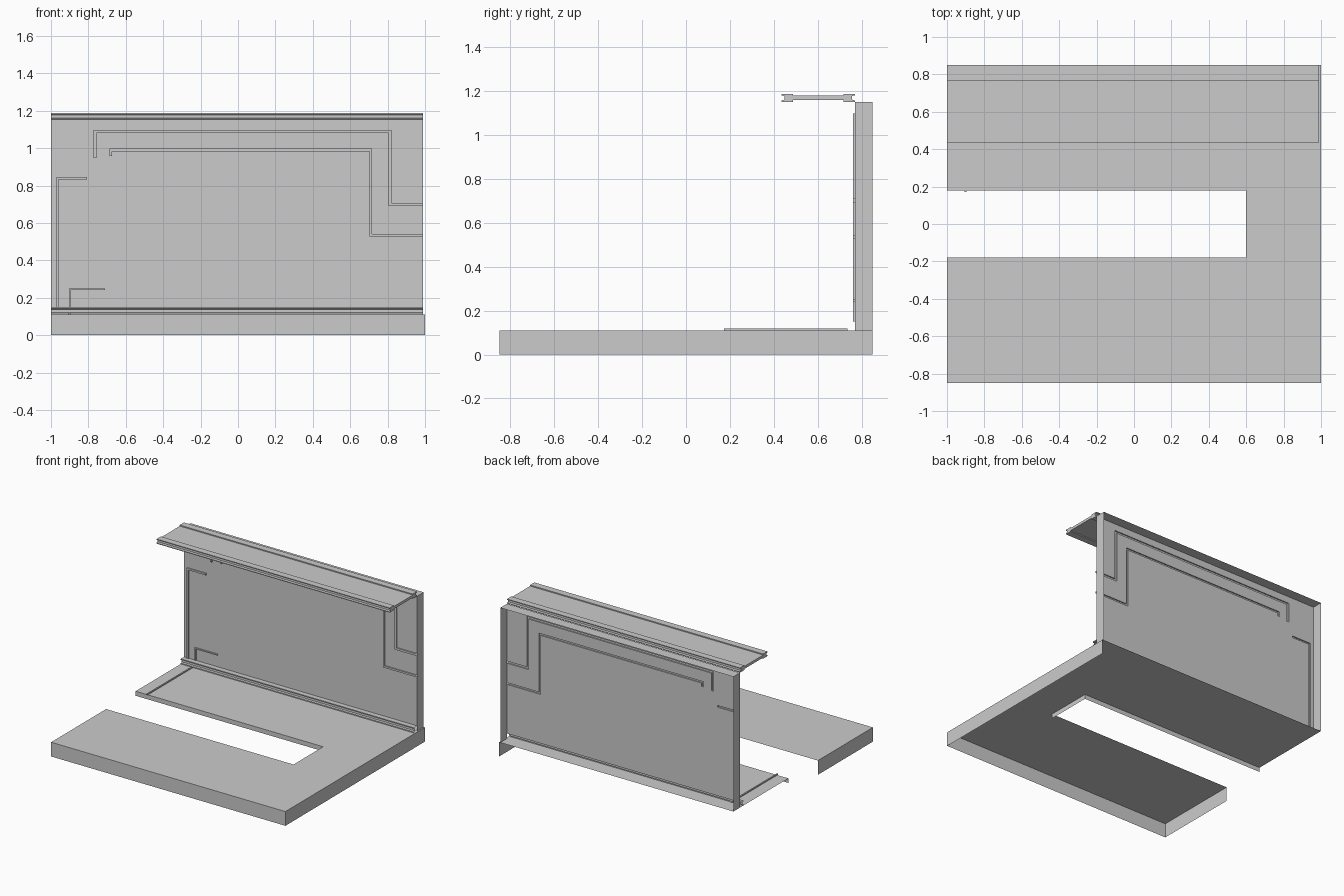
import bpy, bmesh
from mathutils import Vector

if "Cube" in bpy.data.objects:
    bpy.data.objects.remove(bpy.data.objects["Cube"])

X0, X1 = -1.0, 0.99          # wall and rail ends
FLOOR, WALL_TOP = 0.11, 1.15
FRONT, BACK = 0.77, 0.85     # wall depth range


def finish(name, bm):
    mesh = bpy.data.meshes.new(name)
    bm.to_mesh(mesh)
    bm.free()
    obj = bpy.data.objects.new(name, mesh)
    bpy.context.collection.objects.link(obj)
    return obj


def ribbon(name, pts, off):
    """Open sheet: a polyline swept along one offset vector."""
    bm = bmesh.new()
    a = [bm.verts.new(p) for p in pts]
    b = [bm.verts.new(Vector(p) + Vector(off)) for p in pts]
    for i in range(len(a) - 1):
        bm.faces.new((a[i], a[i + 1], b[i + 1], b[i]))
    return finish(name, bm)


def prism(name, pts, off):
    """Closed profile swept along one offset vector."""
    bm = bmesh.new()
    face = bm.faces.new([bm.verts.new(p) for p in pts])
    ext = bmesh.ops.extrude_face_region(bm, geom=[face], use_keep_orig=True)
    verts = [g for g in ext["geom"] if isinstance(g, bmesh.types.BMVert)]
    bmesh.ops.translate(bm, verts=verts, vec=off)
    bmesh.ops.recalc_face_normals(bm, faces=bm.faces)
    return finish(name, bm)


def route(pts, w):
    """Rectangles (u0, v0, u1, v1) covering a right-angled path of width w."""
    h = w / 2
    return [(min(a[0], b[0]) - h, min(a[1], b[1]) - h,
             max(a[0], b[0]) + h, max(a[1], b[1]) + h) for a, b in zip(pts, pts[1:])]


def relief_panel(name, bounds, rects, height):
    """Upright sheet facing -y with hollow raised channels."""
    u0, v0, u1, v1 = bounds
    us = sorted({round(min(max(u, u0), u1), 4) for r in rects + [bounds] for u in (r[0], r[2])})
    vs = sorted({round(min(max(v, v0), v1), 4) for r in rects + [bounds] for v in (r[1], r[3])})
    bm, cache = bmesh.new(), {}

    def vert(i, j, h):
        if (i, j, h) not in cache:
            cache[i, j, h] = bm.verts.new((us[i], FRONT - h, vs[j]))
        return cache[i, j, h]

    def level(i, j):
        u, v = (us[i] + us[i + 1]) / 2, (vs[j] + vs[j + 1]) / 2
        return height if any(r[0] < u < r[2] and r[1] < v < r[3] for r in rects) else 0.0

    nu, nv = len(us) - 1, len(vs) - 1
    for i in range(nu):
        for j in range(nv):
            a = level(i, j)
            bm.faces.new((vert(i, j, a), vert(i + 1, j, a),
                          vert(i + 1, j + 1, a), vert(i, j + 1, a)))
            if i + 1 < nu and (b := level(i + 1, j)) != a:
                bm.faces.new((vert(i + 1, j, a), vert(i + 1, j, b),
                              vert(i + 1, j + 1, b), vert(i + 1, j + 1, a)))
            if j + 1 < nv and (b := level(i, j + 1)) != a:
                bm.faces.new((vert(i + 1, j + 1, a), vert(i + 1, j + 1, b),
                              vert(i, j + 1, b), vert(i, j + 1, a)))
    bmesh.ops.dissolve_limit(bm, angle_limit=0.02, verts=bm.verts, edges=bm.edges)
    return finish(name, bm)


def box(name, lo, hi):
    x0, y0, z0 = lo
    x1, y1, z1 = hi
    return prism(name, [(x0, y0, z0), (x1, y0, z0), (x1, y1, z0), (x0, y1, z0)], (0, 0, z1 - z0))


# floor: open-bottomed slab with a long slot from the left
bm = bmesh.new()
bm.faces.new([bm.verts.new((x, y, FLOOR)) for x, y in (
    (-1, -.85), (1, -.85), (1, .85), (-1, .85), (-1, .18), (.6, .18), (.6, -.18), (-1, -.18))])
finish("floor_top", bm)
ribbon("floor_skirt", [(1, .85, FLOOR), (1, -.85, FLOOR), (-1, -.85, FLOOR), (-1, -.18, FLOOR)],
       (0, 0, -FLOOR))
ribbon("slot_lip", [(.6, -.18, FLOOR), (.6, .18, FLOOR), (-1, .18, FLOOR)], (0, 0, -.035))

# back wall: front panel with raised conduits, sides and top, open at the back
conduits = (route([(-.765, .955), (-.765, 1.09), (.812, 1.09), (.812, .70), (1.1, .70)], .016)
            + route([(-.68, .965), (-.68, .99), (.71, .99), (.71, .535), (1.1, .535)], .014)
            + route([(-.815, .84), (-.965, .84), (-.965, 0)], .013))
relief_panel("wall_panel", (X0, .15, X1, WALL_TOP), conduits, .009)
ribbon("wall_frame", [(X0, FRONT, FLOOR), (X0, FRONT, WALL_TOP), (X1, FRONT, WALL_TOP),
                      (X1, FRONT, FLOOR)], (0, BACK - FRONT, 0))

# stepped moulding where wall meets floor
moulding = [(.77, .15), (.73, .15), (.73, .142), (.742, .138), (.742, .122), (.73, .118), (.73, .11)]
ribbon("base_moulding", [(X0, y, z) for y, z in moulding], (X1 - X0, 0, 0))

# top rail: flanged beam section, mirrored about its middle
mid_y, mid_z = .602, 1.169
half = [(.115, .010), (.115, .018), (.167, .018), (.167, .012), (.154, .008)]
right = half + [(y, -z) for y, z in reversed(half)]
section = right + [(-y, z) for y, z in reversed(right)]
prism("top_rail", [(X0, mid_y + y, mid_z + z) for y, z in section], (X1 - X0, 0, 0))

# thin cable running over the floor and up the wall
for i, (u0, v0, u1, v1) in enumerate(route([(-.715, .245), (-.9, .245), (-.9, .155)], .009)):
    box(f"wall_cable_{i}", (u0, .761, v0), (u1, FRONT, v1))
box("floor_cable", (-.905, .172, FLOOR), (-.895, .735, .118))
